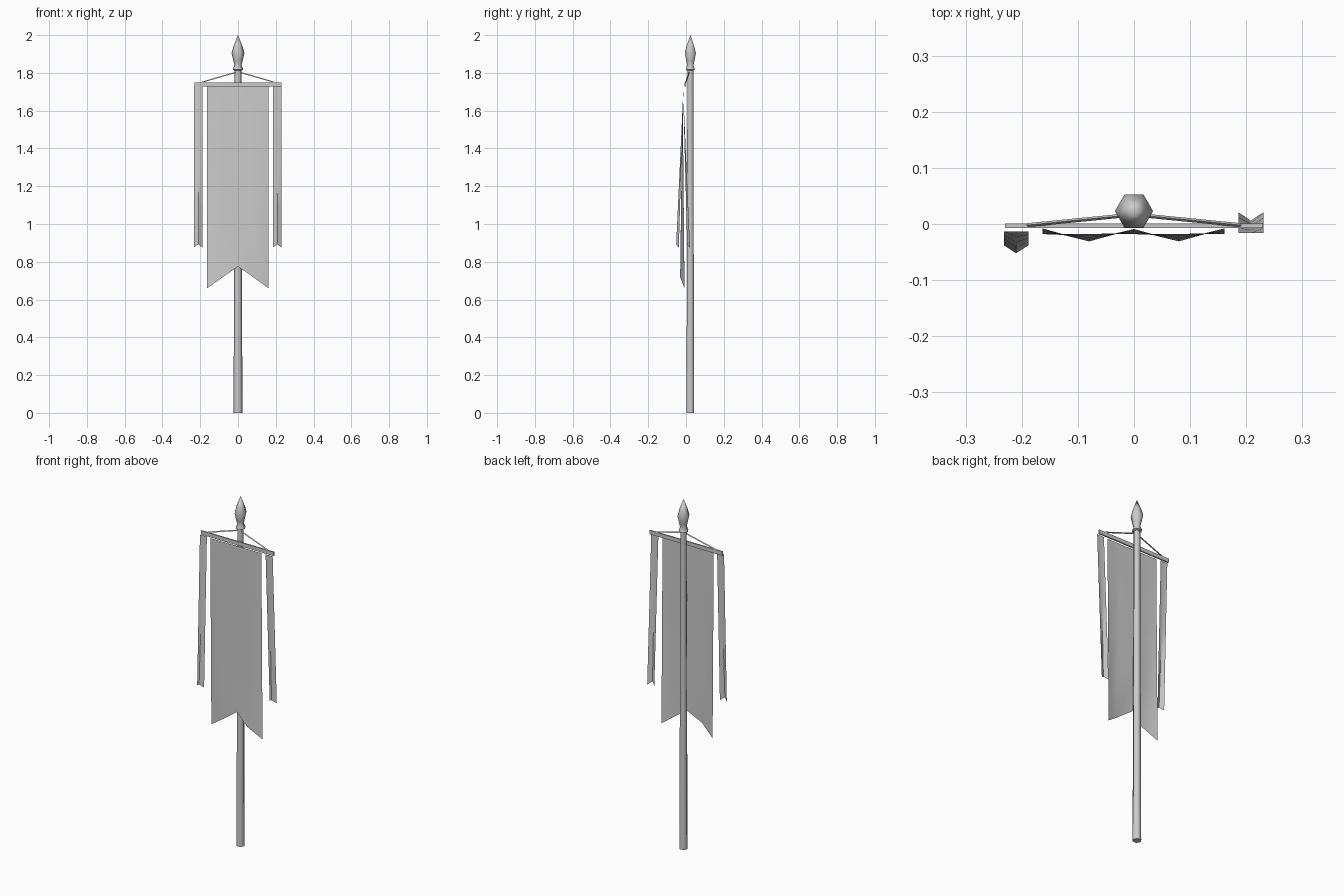
import bpy, bmesh, math
from mathutils import Vector

if "Cube" in bpy.data.objects:
    bpy.data.objects.remove(bpy.data.objects["Cube"])

POLE_Y = 0.023


def make_object(name, bm, smooth_angle=None):
    bmesh.ops.recalc_face_normals(bm, faces=bm.faces)
    mesh = bpy.data.meshes.new(name)
    bm.to_mesh(mesh)
    bm.free()
    ob = bpy.data.objects.new(name, mesh)
    bpy.context.collection.objects.link(ob)
    if smooth_angle:
        bpy.ops.object.select_all(action='DESELECT')
        ob.select_set(True)
        bpy.context.view_layer.objects.active = ob
        bpy.ops.object.shade_smooth_by_angle(angle=math.radians(smooth_angle))
    return ob


def lathe(name, profile, sides=6):
    """Turn a (radius, z) profile around the pole axis."""
    bm = bmesh.new()
    rings = []
    for r, z in profile:
        rings.append([bm.verts.new((r * math.cos(math.tau * i / sides),
                                    POLE_Y + r * math.sin(math.tau * i / sides), z))
                      for i in range(sides)])
    for a, b in zip(rings, rings[1:]):
        for i in range(sides):
            j = (i + 1) % sides
            bm.faces.new((a[i], a[j], b[j], b[i]))
    bm.faces.new(rings[0])
    bm.faces.new(rings[-1])
    bmesh.ops.remove_doubles(bm, verts=bm.verts, dist=0.0002)
    return make_object(name, bm, 65)


def cloth(name, top_y, top_z, bottom, rows=4):
    """Hang a sheet from a straight top edge to a folded bottom edge."""
    bm = bmesh.new()
    grid = []
    for r in range(rows + 1):
        t = r / rows
        grid.append([bm.verts.new(Vector((x, top_y, top_z)).lerp(Vector((x, y, z)), t))
                     for x, y, z in bottom])
    for a, b in zip(grid, grid[1:]):
        for i in range(len(bottom) - 1):
            bm.faces.new((a[i], b[i], b[i + 1], a[i + 1]))
    return make_object(name, bm, 40)


def cord(name, start, end, radius):
    """Thin three-sided cord between two points."""
    start, end = Vector(start), Vector(end)
    d = end - start
    bm = bmesh.new()
    bmesh.ops.create_cone(bm, cap_ends=True, segments=3, radius1=radius,
                          radius2=radius, depth=d.length)
    bmesh.ops.rotate(bm, verts=bm.verts, matrix=d.to_track_quat('Z', 'Y').to_matrix())
    bmesh.ops.translate(bm, verts=bm.verts, vec=(start + end) / 2)
    return make_object(name, bm)


# Pole and spear-shaped finial
lathe("pole", [(0.0235, 0), (0.0215, 0.6), (0.018, 1.825)])
lathe("finial", [(0.016, 1.812), (0.028, 1.818), (0.019, 1.84), (0.024, 1.862),
                 (0.034, 1.905), (0.024, 1.94), (0.0, 2.0)])

# Crossbar
bm = bmesh.new()
bmesh.ops.create_cube(bm, size=1)
bmesh.ops.scale(bm, verts=bm.verts, vec=(0.46, 0.008, 0.022))
bmesh.ops.translate(bm, verts=bm.verts, vec=(0, -0.003, 1.739))
make_object("crossbar", bm)

# Support cords from the bar to the pole
for side, s in (("left", -1), ("right", 1)):
    cord(side + "_cord", (s * 0.19, -0.002, 1.75), (s * 0.008, 0.016, 1.803), 0.004)

# Main banner with swallowtail bottom
cloth("banner", -0.018, 1.73,
      [(-0.163, -0.008, 0.66), (-0.08, -0.031, 0.719), (0, -0.009, 0.775),
       (0.08, -0.031, 0.719), (0.161, -0.008, 0.66)])

# Side streamers, swaying opposite ways
cloth("left_streamer", -0.013, 1.73,
      [(-0.232, -0.038, 0.878), (-0.21, -0.052, 0.892), (-0.188, -0.038, 0.875)])
cloth("right_streamer", -0.016, 1.73,
      [(0.186, 0.021, 0.878), (0.208, 0.006, 0.892), (0.231, 0.021, 0.875)])
